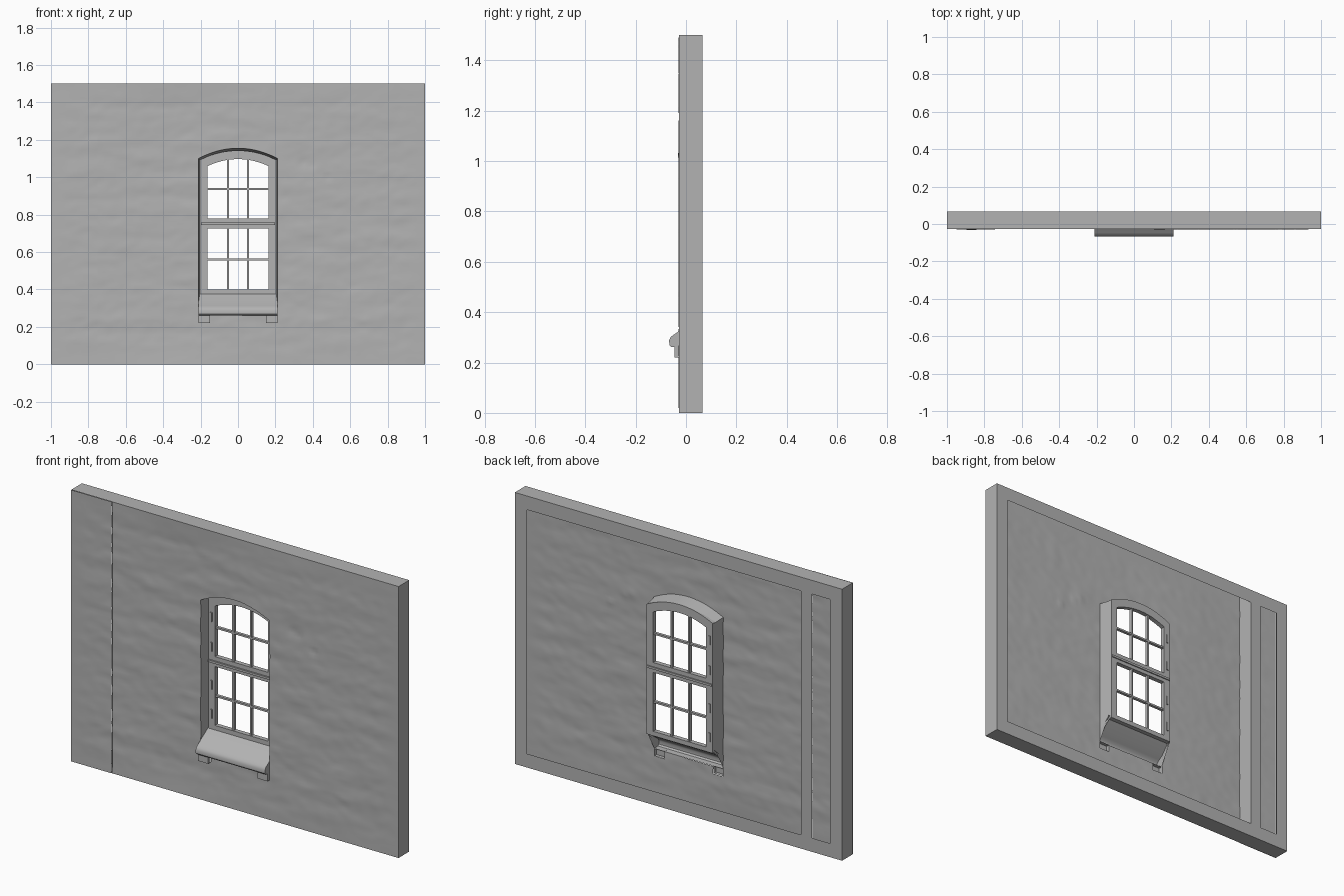
import bpy, bmesh, math
from mathutils import Vector, noise

if "Cube" in bpy.data.objects:
    bpy.data.objects.remove(bpy.data.objects["Cube"], do_unlink=True)

plaster = bpy.data.materials.new("plaster_grey")
plaster.use_nodes = True
GREY = (0.45, 0.45, 0.45, 1)
plaster.diffuse_color = GREY
plaster.node_tree.nodes["Principled BSDF"].inputs["Base Color"].default_value = GREY

FRONT, BACK = -0.027, 0.066          # outer planes of the wall
HALF, SPRING, CROWN = 0.212, 1.10, 1.155   # window opening
FRAME_Y = (0.030, 0.055)             # depth range of the window frame


def finish(name, bm, smooth=False):
    mesh = bpy.data.meshes.new(name)
    bm.to_mesh(mesh)
    bm.free()
    mesh.materials.append(plaster)
    obj = bpy.data.objects.new(name, mesh)
    bpy.context.collection.objects.link(obj)
    if smooth:
        bpy.ops.object.select_all(action='DESELECT')
        obj.select_set(True)
        bpy.context.view_layer.objects.active = obj
        bpy.ops.object.shade_smooth_by_angle(angle=math.radians(35))
    return obj


def arch(x):
    return CROWN - (CROWN - SPRING) * (x / HALF) ** 2


def lines(stops, step):
    """Grid lines that pass through every stop."""
    out = [stops[0]]
    for a, b in zip(stops, stops[1:]):
        n = max(1, round((b - a) / step))
        out += [a + (b - a) * k / n for k in range(1, n + 1)]
    return out


def sheet(name, xs, zs, place, is_hole, flip=False, smooth=False):
    """Grid of quads in x and z, with cells left out by a rule."""
    bm = bmesh.new()
    rows = [[bm.verts.new(place(x, z)) for x in xs] for z in zs]
    for j in range(len(zs) - 1):
        for i in range(len(xs) - 1):
            if is_hole((xs[i] + xs[i + 1]) / 2, (zs[j] + zs[j + 1]) / 2):
                continue
            quad = [rows[j][i], rows[j][i + 1], rows[j + 1][i + 1], rows[j + 1][i]]
            bm.faces.new(quad[::-1] if flip else quad)
    loose = [v for v in bm.verts if not v.link_faces]
    bmesh.ops.delete(bm, geom=loose, context='VERTS')
    return finish(name, bm, smooth)


def loft(name, rings, caps=False, smooth=False):
    """Quads between successive rows of points."""
    bm = bmesh.new()
    rows = [[bm.verts.new(p) for p in ring] for ring in rings]
    for a, b in zip(rows, rows[1:]):
        for k in range(len(a) - 1):
            bm.faces.new((a[k], a[k + 1], b[k + 1], b[k]))
    if caps:
        bm.faces.new(rows[0])
        bm.faces.new(rows[-1][::-1])
    bmesh.ops.recalc_face_normals(bm, faces=bm.faces[:])
    return finish(name, bm, smooth)


def prism(name, outline, y0, y1, open_back=False):
    """Outline in x and z, extruded along y."""
    bm = bmesh.new()
    front = [bm.verts.new((x, y0, z)) for x, z in outline]
    rear = [bm.verts.new((x, y1, z)) for x, z in outline]
    bm.faces.new(front)
    if not open_back:
        bm.faces.new(rear[::-1])
    for k in range(len(front)):
        n = (k + 1) % len(front)
        bm.faces.new((front[k], rear[k], rear[n], front[n]))
    bmesh.ops.recalc_face_normals(bm, faces=bm.faces[:])
    return finish(name, bm)


def block(name, x0, x1, z0, z1, y0, y1, open_back=False):
    return prism(name, [(x0, z0), (x1, z0), (x1, z1), (x0, z1)], y0, y1, open_back)


# Uneven plaster surface, flat at the outer edges
DENTS = [(0.35, 1.08, 0.035), (0.39, 1.06, 0.02), (0.48, 1.00, 0.022)]


def wall_y(x, z):
    fade = min(1, (1 - abs(x)) * 8, z * 8, (1.5 - z) * 8)
    bump = 0.003 * noise.noise(Vector((x * 4, 0, z * 14)))
    bump += 0.0015 * noise.noise(Vector((x * 18, 5, z * 28)))
    dip = 0.006 * math.exp(-((x + 0.35) / 0.3) ** 2)
    for dx, dz, r in DENTS:
        dip += 0.005 * math.exp(-((x - dx) ** 2 + (z - dz) ** 2) / r ** 2 * 2)
    return FRONT + fade * (bump + dip)


def wall_point(x, z):
    if abs(x) < HALF and z >= SPRING:      # bend rows over the arch
        z = arch(x) + (z - SPRING) * (1.5 - arch(x)) / (1.5 - SPRING)
    return (x, wall_y(x, z), z)


def opening(x, z):
    return (abs(x) < HALF and 0.26 < z < SPRING) or (0.15 < abs(x) < HALF and 0.22 < z < 0.26)


# Front plaster in two panels with a joint between them
rows = lines([0, 0.22, 0.26, 0.30, SPRING, 1.5], 0.016)
sheet("front_plaster", lines([-0.75, -HALF, -0.15, 0.15, HALF, 1], 0.018), rows,
      wall_point, opening, smooth=True)
sheet("front_plaster_strip", lines([-1, -0.752], 0.018), rows,
      lambda x, z: (x, wall_y(x, z) - 0.002, z), lambda x, z: False, smooth=True)

# Outer sides of the hollow wall, inner partition and open back frame
corners = [(-1, 0), (1, 0), (1, 1.5), (-1, 1.5), (-1, 0)]
loft("wall_sides", [[(x, y, z) for x, z in corners] for y in (FRONT, BACK)])
loft("wall_partition", [[(-0.75, y, 0), (-0.75, y, 1.5)] for y in (FRONT, BACK)])
sheet("back_frame", [-1, -0.926, -0.816, -0.75, 0.926, 1], [0, 0.076, 1.424, 1.5],
      lambda x, z: (x, BACK, z),
      lambda x, z: 0.076 < z < 1.424 and (-0.75 < x < 0.926 or -0.926 < x < -0.816),
      flip=True)

# Window reveal, tapering inwards from the wall to the frame
arc_xs = [HALF * k / 12 for k in range(-12, 13)]
side_zs = lines([0.30, SPRING], 0.016)
path = [(-HALF, z) for z in side_zs[:-1]] + [(x, arch(x)) for x in arc_xs]
path += [(HALF, z) for z in reversed(side_zs[:-1])]


def reveal_ring(t):
    ring = []
    for x, z in path:
        y = wall_y(x, z)
        low = 0.30 + 0.085 * t
        zz = max(z, low) - (0.012 * t if z >= SPRING else 0)
        ring.append((x * (1 - 0.05 * t), y + (FRAME_Y[1] - y) * t, zz))
    return ring


loft("window_reveal", [reveal_ring(t) for t in (0, 0.12, 0.5, 1)], smooth=True)

# Sloping sill with a rounded lip, hollow behind
profile = [(0.045, 0.388), (-0.02, 0.33), (-0.045, 0.313), (-0.060, 0.302), (-0.067, 0.288),
           (-0.066, 0.270), (-0.058, 0.262), (-0.027, 0.26)]
loft("window_sill", [[(x, y, z) for y, z in profile] for x in lines([-HALF, HALF], 0.03)],
     caps=True, smooth=True)

# Sill brackets and window stiles
for side, label in ((-1, "right"), (1, "left")):
    block(label + "_sill_bracket", side * 0.15, side * HALF, 0.22, 0.262, -0.046, FRONT, True)
    a, b = side * 0.202, side * 0.162
    prism(label + "_window_stile", [(a, 0.375), (b, 0.375), (b, arch(b) - 0.012),
                                    (a, arch(a) - 0.012)], *FRAME_Y)


# Arched head, meeting rail and bottom rail
def inner_arch(x):
    return 1.097 - 0.037 * (x / 0.162) ** 2


head_xs = [0.162 * k / 10 for k in range(-10, 11)]
prism("arched_head", [(x, inner_arch(x)) for x in head_xs]
      + [(x, arch(x) - 0.012) for x in reversed(head_xs)], *FRAME_Y)
block("meeting_rail", -0.162, 0.162, 0.725, 0.78, *FRAME_Y)
block("meeting_rail_bead", -0.198, 0.198, 0.745, 0.757, FRAME_Y[0] - 0.009, FRAME_Y[1] + 0.006)
block("bottom_rail", -0.162, 0.162, 0.375, 0.40, *FRAME_Y)

# Glazing bars
for x in (-0.054, 0.054):
    block("upright_bar", x - 0.005, x + 0.005, 0.39, inner_arch(x) + 0.006, 0.034, 0.052)
for z in (0.56, 0.938):
    block("cross_bar", -0.165, 0.165, z - 0.005, z + 0.005, 0.035, 0.051)

# Hinges along one stile
for z in (0.46, 0.62, 0.83, 0.995):
    block("hinge", -0.188, -0.178, z - 0.025, z + 0.025, FRAME_Y[0] - 0.005, FRAME_Y[1] + 0.005)
